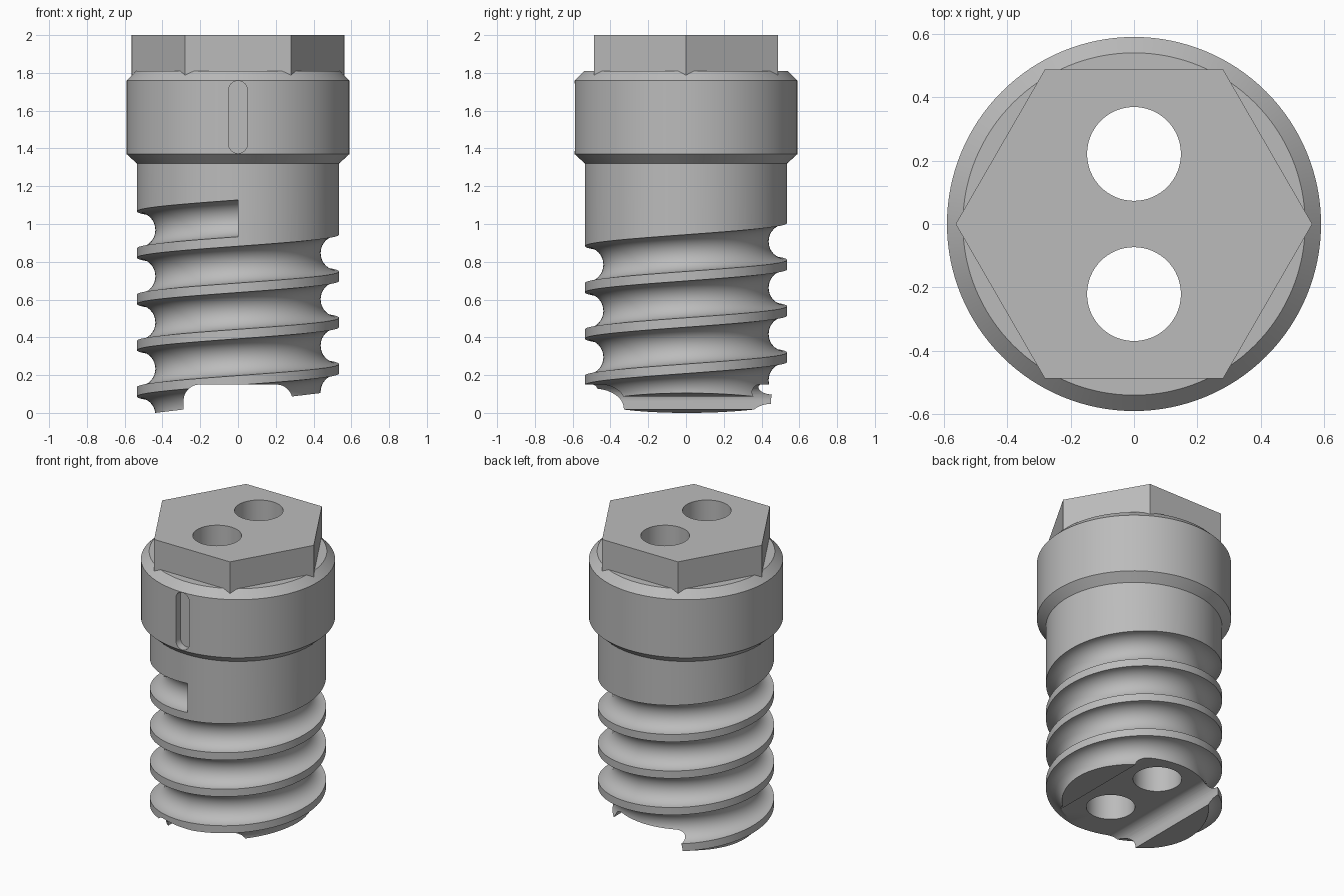
import bpy, bmesh, math
from mathutils import Matrix

old = bpy.data.objects.get("Cube")
if old:
    bpy.data.objects.remove(old, do_unlink=True)

steel = bpy.data.materials.new("plain_grey")
steel.use_nodes = True
GREY = (0.5, 0.5, 0.5, 1)
steel.diffuse_color = GREY
steel.node_tree.nodes["Principled BSDF"].inputs["Base Color"].default_value = GREY

SHAFT_R, COLLAR_R = 0.535, 0.59
GROOVE_R, PITCH, GROOVE_TOP = 0.0975, 0.245, 1.03


def finish(name, bm):
    """Turn a bmesh into a linked object with outward normals."""
    bmesh.ops.recalc_face_normals(bm, faces=bm.faces)
    mesh = bpy.data.meshes.new(name)
    bm.to_mesh(mesh)
    bm.free()
    mesh.materials.append(steel)
    ob = bpy.data.objects.new(name, mesh)
    bpy.context.collection.objects.link(ob)
    return ob


def loft(name, rings):
    """Skin a list of closed rings and cap both ends."""
    bm = bmesh.new()
    loops = [[bm.verts.new(p) for p in ring] for ring in rings]
    n = len(loops[0])
    for a, b in zip(loops, loops[1:]):
        for i in range(n):
            j = (i + 1) % n
            bm.faces.new((a[i], a[j], b[j], b[i]))
    bm.faces.new(loops[0])
    bm.faces.new(loops[-1])
    return finish(name, bm)


def circle(r, z, n, x=0, y=0):
    return [(x + r * math.cos(math.tau * i / n), y + r * math.sin(math.tau * i / n), z)
            for i in range(n)]


def extrude_y(name, outline, y0, y1):
    """Prism from an x-z outline running along y."""
    return loft(name, [[(x, y, z) for x, z in outline] for y in (y0, y1)])


def arc(cx, cz, r, start, end, n=12):
    return [(cx + r * math.cos(math.radians(start + (end - start) * i / n)),
             cz + r * math.sin(math.radians(start + (end - start) * i / n)))
            for i in range(n + 1)]


# Turned body: shaft and chamfered collar
profile = [(SHAFT_R, -0.1), (SHAFT_R, 1.32), (COLLAR_R, 1.37), (COLLAR_R, 1.76), (0.54, 1.81)]
plug = loft("threaded_plug", [circle(r, z, 128) for r, z in profile])

# Hexagonal drive head, sunk into the collar
hex_head = loft("hex_head", [circle(0.5625, z, 6) for z in (1.7, 2.0)])

# Two through holes
holes = [loft("hole_cutter", [circle(0.148, z, 64, y=y) for z in (-0.5, 2.5)])
         for y in (-0.221, 0.221)]

# Helical round groove, ending in a flat face at the front
rings = []
STEPS = 80
for k in range(int(5.3 * STEPS) + 1):
    a = -math.pi / 2 - math.tau * k / STEPS
    z0 = GROOVE_TOP - PITCH * k / STEPS
    rings.append([((SHAFT_R + dr) * math.cos(a), (SHAFT_R + dr) * math.sin(a), z0 + dz)
                  for dr, dz, _ in circle(GROOVE_R, 0, 32)])
groove = loft("groove_cutter", rings)

# Slanted end cut
slant = extrude_y("end_cutter", [(-1, -1), (1, -1), (1, 0.1725), (-1, -0.0675)], -1, 1)

# Cross channel with rounded inner corners
channel = extrude_y("channel_cutter",
                    [(0.288, -0.5)] + arc(0.203, 0.065, 0.085, 0, 90)
                    + arc(-0.203, 0.065, 0.085, 90, 180) + [(-0.288, -0.5)], -1, 1)

# Round-ended key slot on the collar front
slot = extrude_y("slot_cutter", arc(0, 1.708, 0.05, 0, 180) + arc(0, 1.424, 0.05, 180, 360),
                 -0.8, -0.54)

# Combine everything, then drop the cutters
tools = [(hex_head, 'UNION')] + [(t, 'DIFFERENCE')
                                 for t in [groove, slant, channel, slot] + holes]
for tool, op in tools:
    mod = plug.modifiers.new(tool.name, 'BOOLEAN')
    mod.object, mod.operation, mod.solver = tool, op, 'EXACT'
bpy.context.view_layer.update()
result = bpy.data.meshes.new_from_object(
    plug.evaluated_get(bpy.context.evaluated_depsgraph_get()))
plug.modifiers.clear()
plug.data = result
for tool, _ in tools:
    bpy.data.objects.remove(tool, do_unlink=True)

# Smooth curved surfaces, keep edges sharp
bpy.ops.object.select_all(action='DESELECT')
plug.select_set(True)
bpy.context.view_layer.objects.active = plug
bpy.ops.object.shade_smooth_by_angle(angle=math.radians(25))
